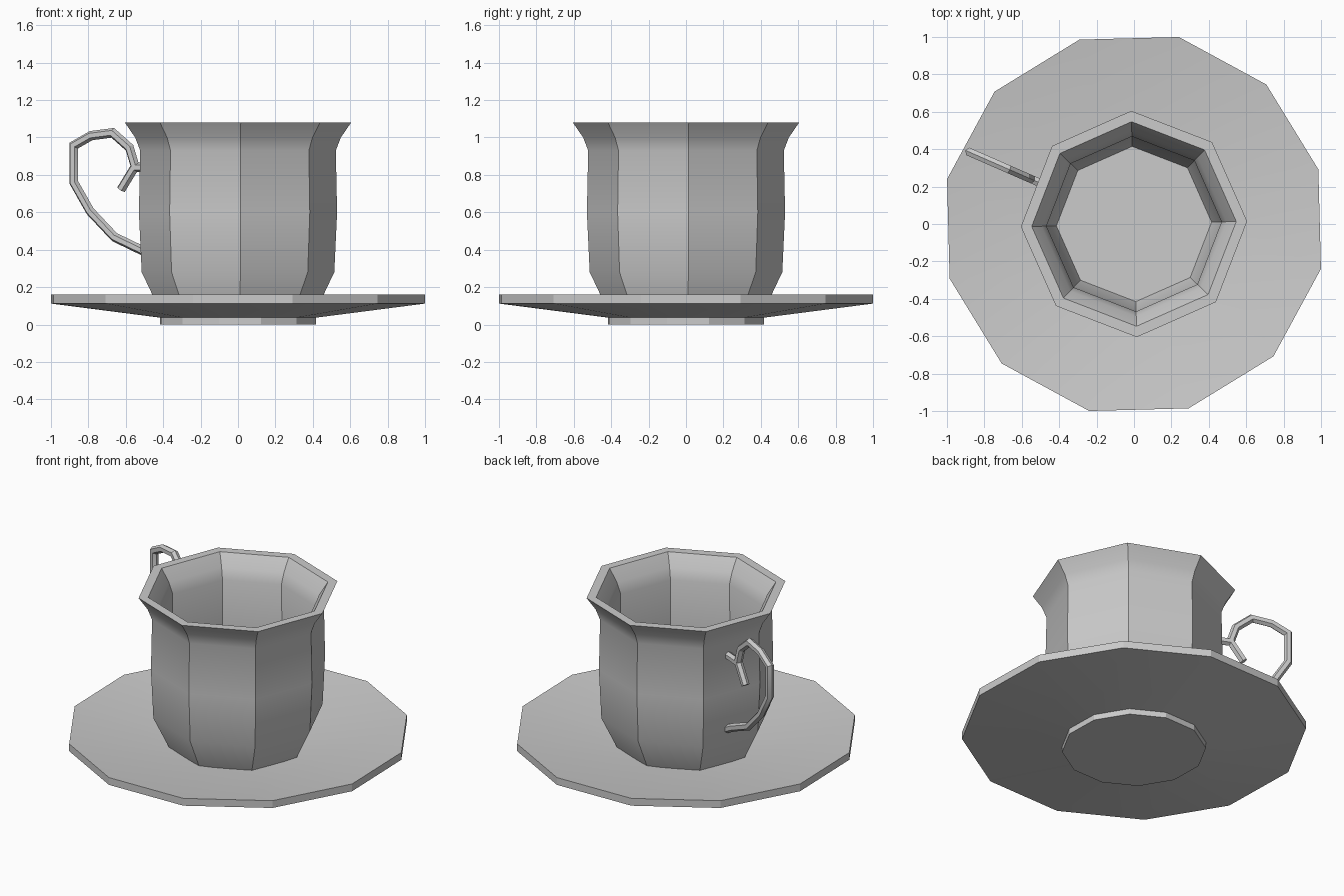
import bpy, bmesh
from math import sin, cos, pi, radians
from mathutils import Vector

if "Cube" in bpy.data.objects:
    bpy.data.objects.remove(bpy.data.objects["Cube"])


def finish(bm, name, angle):
    bmesh.ops.recalc_face_normals(bm, faces=bm.faces[:])
    mesh = bpy.data.meshes.new(name)
    bm.to_mesh(mesh)
    bm.free()
    obj = bpy.data.objects.new(name, mesh)
    bpy.context.collection.objects.link(obj)
    bpy.ops.object.select_all(action='DESELECT')
    obj.select_set(True)
    bpy.context.view_layer.objects.active = obj
    bpy.ops.object.shade_smooth_by_angle(angle=radians(angle))
    return obj


def skin(rings, name, angle):
    """Join successive vertex rings with quads and cap both ends."""
    bm = bmesh.new()
    loops = [[bm.verts.new(p) for p in ring] for ring in rings]
    n = len(loops[0])
    for a, b in zip(loops, loops[1:]):
        for i in range(n):
            j = (i + 1) % n
            bm.faces.new((a[i], a[j], b[j], b[i]))
    bm.faces.new(loops[0])
    bm.faces.new(loops[-1])
    return finish(bm, name, angle)


def lathe(profile, sides, turn, name, angle):
    rings = []
    for r, z in profile:
        angs = [radians(turn) + 2 * pi * i / sides for i in range(sides)]
        rings.append([(r * cos(a), r * sin(a), z) for a in angs])
    return skin(rings, name, angle)


def tube(path, radius, turn, name, sides=6):
    """Six-sided tube along a path of (distance from axis, z)."""
    out = Vector((cos(radians(turn)), sin(radians(turn)), 0))
    side = out.cross(Vector((0, 0, 1)))
    pts = [out * r + Vector((0, 0, z)) for r, z in path]
    rings = []
    for i, p in enumerate(pts):
        d0 = (p - pts[max(i - 1, 0)]).normalized()
        d1 = (pts[min(i + 1, len(pts) - 1)] - p).normalized()
        tangent = (d0 + d1).normalized()
        up = side.cross(tangent)
        miter = 1 / max(tangent.dot(d1 if d1.length else d0), 0.7)
        rings.append([p + radius * (up * cos(a) * miter + side * sin(a))
                      for a in (2 * pi * k / sides for k in range(sides))])
    return skin(rings, name, 28)


# Saucer: twelve-sided shallow dish on a low foot
lathe([(0.43, 0), (0.43, 0.037), (1.028, 0.112), (1.028, 0.16), (0.40, 0.08)],
      12, 16.5, "saucer", 25)

# Cup: eight-sided, flared rim, hollow inside
lathe([(0.42, 0.08), (0.515, 0.28), (0.53, 0.60), (0.523, 0.93), (0.55, 1.0),
       (0.605, 1.08), (0.547, 1.08), (0.495, 1.0), (0.468, 0.93),
       (0.475, 0.60), (0.46, 0.28), (0.415, 0.15)],
      8, 1.4, "cup", 28)

# Handle: curled scroll plus the short stub joining it to the cup
HANDLE_TURN = 156.4
front_path = [(0.43, 0.35), (0.50, 0.39), (0.66, 0.467), (0.79, 0.605),
              (0.878, 0.76), (0.878, 0.957), (0.785, 1.01), (0.67, 1.025),
              (0.58, 0.945), (0.55, 0.845), (0.625, 0.722)]
scale = 1 / -cos(radians(HANDLE_TURN))
tube([(x * scale, z) for x, z in front_path], 0.025, HANDLE_TURN, "handle")
tube([(0.46, 0.84), (0.60, 0.84)], 0.025, HANDLE_TURN, "handle_stub")
